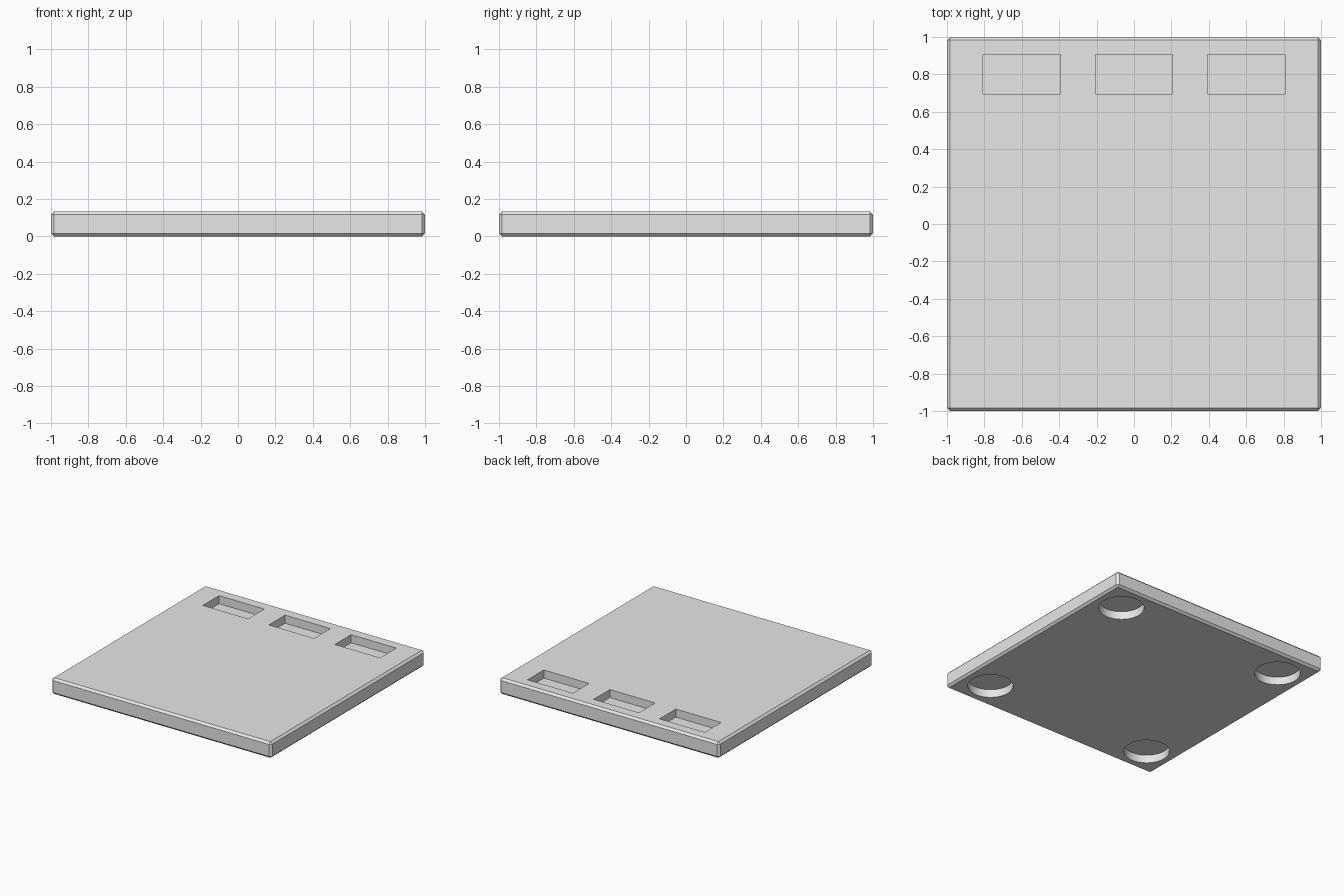
import bpy

if "Cube" in bpy.data.objects:
    bpy.data.objects.remove(bpy.data.objects["Cube"], do_unlink=True)

THICK = 0.133        # slab thickness
DEPTH = THICK / 2    # depth of every recess
CHAMFER = 0.017

grey = bpy.data.materials.new("light grey")
grey.use_nodes = True
grey.diffuse_color = (0.8, 0.8, 0.8, 1)
grey.node_tree.nodes["Principled BSDF"].inputs["Base Color"].default_value = (0.8, 0.8, 0.8, 1)


def box(name, size, centre):
    bpy.ops.mesh.primitive_cube_add(size=1, location=centre)
    ob = bpy.context.object
    ob.name = name
    ob.scale = size
    bpy.ops.object.transform_apply(location=False, rotation=False, scale=True)
    ob.data.materials.append(grey)
    return ob


def disc(name, radius, height, centre):
    bpy.ops.mesh.primitive_cylinder_add(vertices=64, radius=radius, depth=height, location=centre)
    ob = bpy.context.object
    ob.name = name
    ob.data.materials.append(grey)
    return ob


# Chamfered square slab
slab = box("base_plate", (2, 2, THICK), (0, 0, THICK / 2))
bevel = slab.modifiers.new("chamfer", 'BEVEL')
bevel.width = CHAMFER
bevel.segments = 1

# Three rectangular slots along the back of the top face
cutters = [box("slot_cutter", (0.412, 0.21, 2 * DEPTH), (x, 0.8, THICK))
           for x in (-0.6, 0, 0.6)]

# Four round recesses under the corners
cutters += [disc("recess_cutter", 0.17, 2 * DEPTH - 0.002, (sx * 0.763, sy * 0.763, 0))
            for sx in (-1, 1) for sy in (-1, 1)]

for cutter in cutters:
    cutter.hide_render = True
    cut = slab.modifiers.new("cut", 'BOOLEAN')
    cut.operation = 'DIFFERENCE'
    cut.solver = 'EXACT'
    cut.object = cutter

# Apply the modifiers, then clear the cutters away
bpy.ops.object.select_all(action='DESELECT')
slab.select_set(True)
bpy.context.view_layer.objects.active = slab
for name in [m.name for m in slab.modifiers]:
    bpy.ops.object.modifier_apply(modifier=name)
for cutter in cutters:
    bpy.data.objects.remove(cutter, do_unlink=True)

# Smooth round walls, crisp edges
bpy.ops.object.shade_smooth_by_angle()
